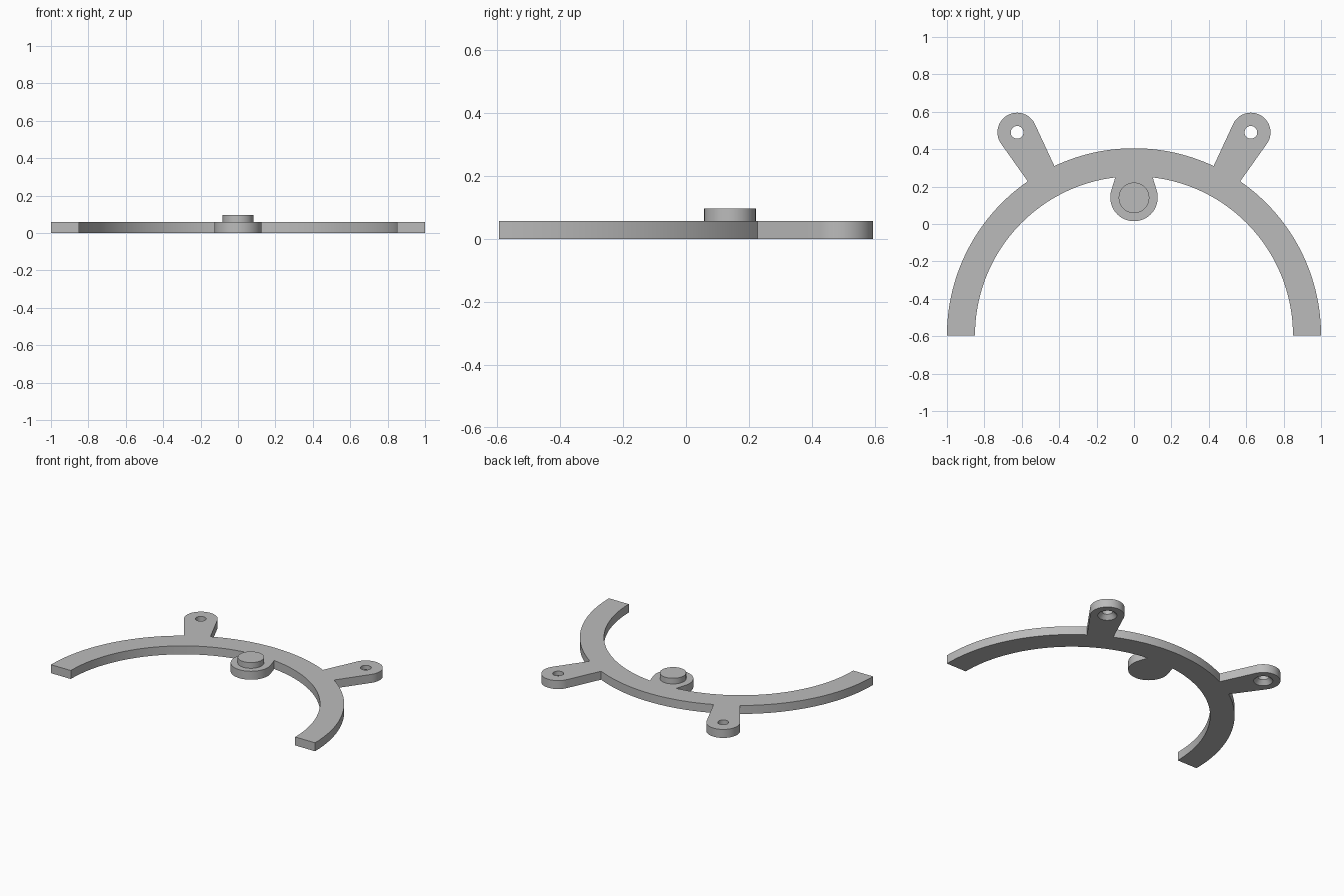
import bpy, bmesh, math

if "Cube" in bpy.data.objects:
    bpy.data.objects.remove(bpy.data.objects["Cube"])

T = 0.058                 # plate thickness
CY = -0.595               # centre of the arch
LUG = (0.625, 0.49)       # lug centre
TAB = (0, 0.142)          # centre tab and peg position

grey = bpy.data.materials.new("grey")
grey.diffuse_color = (0.5, 0.5, 0.5, 1)
grey.use_nodes = True
grey.node_tree.nodes["Principled BSDF"].inputs["Base Color"].default_value = grey.diffuse_color


def arc(c, r, a0, a1, n):
    """Points on an arc, angles in degrees."""
    angles = [math.radians(a0 + (a1 - a0) * i / n) for i in range(n + 1)]
    return [(c[0] + r * math.cos(a), c[1] + r * math.sin(a)) for a in angles]


def prism(name, outline, z0, z1):
    bm = bmesh.new()
    face = bm.faces.new([bm.verts.new((x, y, z0)) for x, y in outline])
    top = bmesh.ops.extrude_face_region(bm, geom=[face])["geom"]
    verts = [v for v in top if isinstance(v, bmesh.types.BMVert)]
    bmesh.ops.translate(bm, verts=verts, vec=(0, 0, z1 - z0))
    bmesh.ops.recalc_face_normals(bm, faces=bm.faces)
    return finish(name, bm)


def finish(name, bm):
    mesh = bpy.data.meshes.new(name)
    bm.to_mesh(mesh)
    bm.free()
    mesh.materials.append(grey)
    ob = bpy.data.objects.new(name, mesh)
    bpy.context.collection.objects.link(ob)
    return ob


def screw_cutter(x, y):
    """Straight hole with a countersink on the underside."""
    bm = bmesh.new()
    n = 40
    levels = [(0.07, -0.012), (0.034, 0.028), (0.034, T + 0.02)]
    rings = [[bm.verts.new((px, py, z)) for px, py in arc((x, y), r, 0, 360, n)[:-1]]
             for r, z in levels]
    for low, high in zip(rings, rings[1:]):
        for i in range(n):
            j = (i + 1) % n
            bm.faces.new((low[i], low[j], high[j], high[i]))
    bm.faces.new(rings[0][::-1])
    bm.faces.new(rings[-1])
    return finish("screw_cutter", bm)


def smooth(ob):
    bpy.ops.object.select_all(action="DESELECT")
    ob.select_set(True)
    bpy.context.view_layer.objects.active = ob
    bpy.ops.object.shade_smooth_by_angle(angle=math.radians(25))


# Right half of the plate outline: tab, inner arch, outer arch, lug, crown
half = (arc(TAB, 0.127, -90, 16, 24)
        + arc((0, CY), 0.85, 83.25, 0, 48)
        + arc((0, CY), 1.0, 0, 55.4, 36)
        + arc(LUG, 0.105, -36, 155.5, 32)
        + arc((0, CY), 1.0, 64.8, 90, 16))
mirrored = [(-x, y) for x, y in half[-2:0:-1]]
plate = prism("arch_plate", half + mirrored, 0, T)

# Screw holes in both lugs
for side in (-1, 1):
    cutter = screw_cutter(side * LUG[0], LUG[1])
    mod = plate.modifiers.new("hole", "BOOLEAN")
    mod.operation = "DIFFERENCE"
    mod.solver = "EXACT"
    mod.object = cutter
    bpy.context.view_layer.objects.active = plate
    bpy.ops.object.modifier_apply(modifier=mod.name)
    bpy.data.objects.remove(cutter)
smooth(plate)

# Peg on the centre tab
peg = prism("peg", arc((0, 0.14), 0.082, 0, 360, 48)[:-1], T, 0.097)
smooth(peg)
